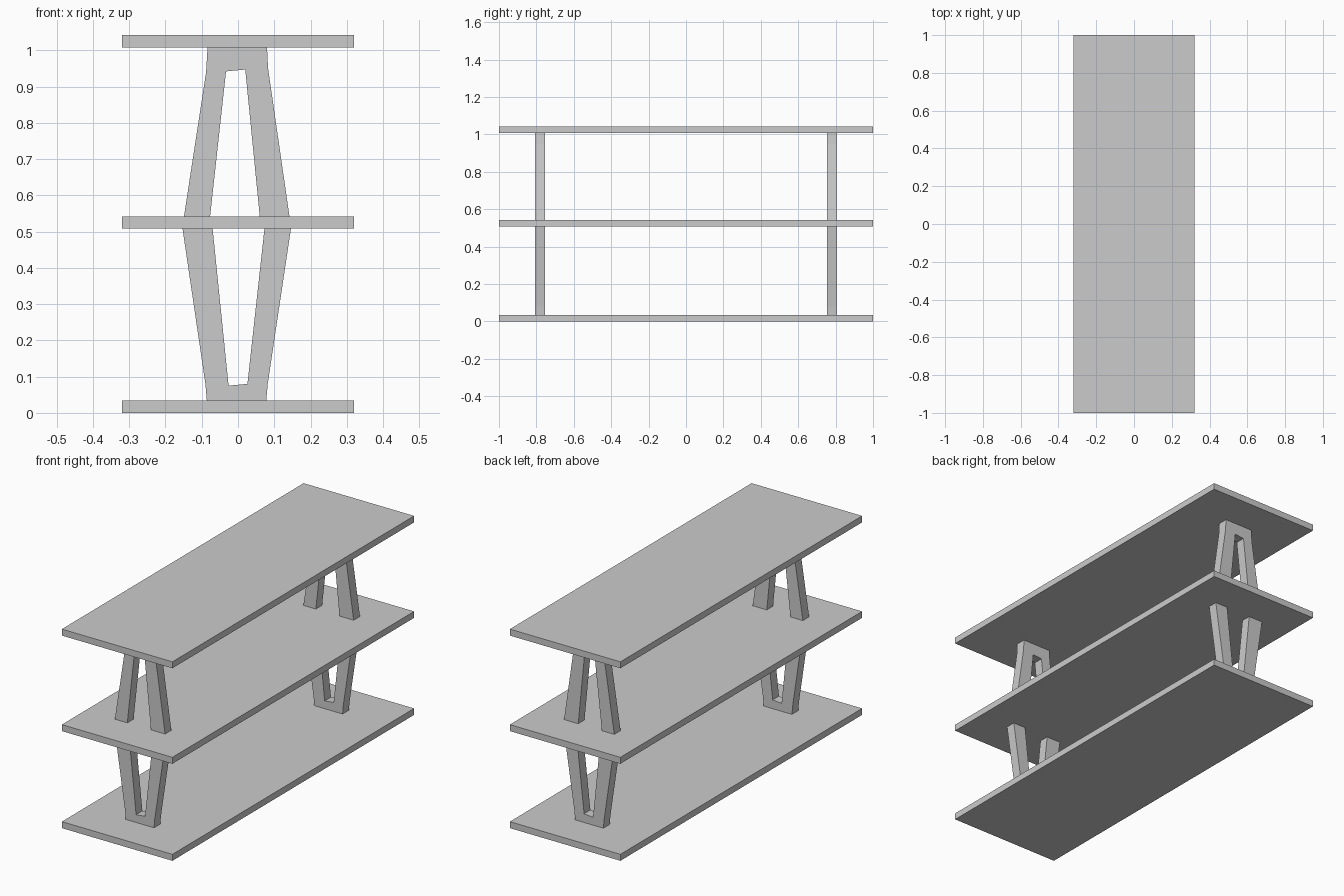
import bpy, bmesh

if "Cube" in bpy.data.objects:
    bpy.data.objects.remove(bpy.data.objects["Cube"])


def prism(name, profile, y0, y1):
    """Extrude an x-z profile from y0 to y1."""
    bm = bmesh.new()
    face = bm.faces.new([bm.verts.new((x, y0, z)) for x, z in profile])
    ext = bmesh.ops.extrude_face_region(bm, geom=[face])
    verts = [g for g in ext["geom"] if isinstance(g, bmesh.types.BMVert)]
    bmesh.ops.translate(bm, verts=verts, vec=(0, y1 - y0, 0))
    bmesh.ops.recalc_face_normals(bm, faces=bm.faces)
    mesh = bpy.data.meshes.new(name)
    bm.to_mesh(mesh)
    bm.free()
    obj = bpy.data.objects.new(name, mesh)
    bpy.context.collection.objects.link(obj)
    return obj


# Three identical shelf boards
THICK = 0.034
for name, z in (("bottom_shelf", 0.0), ("middle_shelf", 0.508), ("top_shelf", 1.008)):
    prism(name, [(-0.32, z), (0.32, z), (0.32, z + THICK), (-0.32, z + THICK)], -1, 1)

# Splayed supports: inverted V above the middle shelf, V below it
upper = [(-0.149, 0.542), (-0.088, 0.94), (-0.084, 1.008), (0.08, 1.008), (0.083, 0.95),
         (0.142, 0.542), (0.06, 0.542), (0.02, 0.947), (-0.033, 0.942), (-0.077, 0.542)]
lower = [(-0.153, 0.508), (-0.09, 0.08), (-0.086, 0.034), (0.078, 0.034), (0.082, 0.08),
         (0.146, 0.508), (0.073, 0.508), (0.026, 0.08), (-0.026, 0.075), (-0.07, 0.508)]

for end, y in (("front", -0.78), ("back", 0.78)):
    prism(end + "_upper_support", upper, y - 0.026, y + 0.026)
    prism(end + "_lower_support", lower, y - 0.026, y + 0.026)
